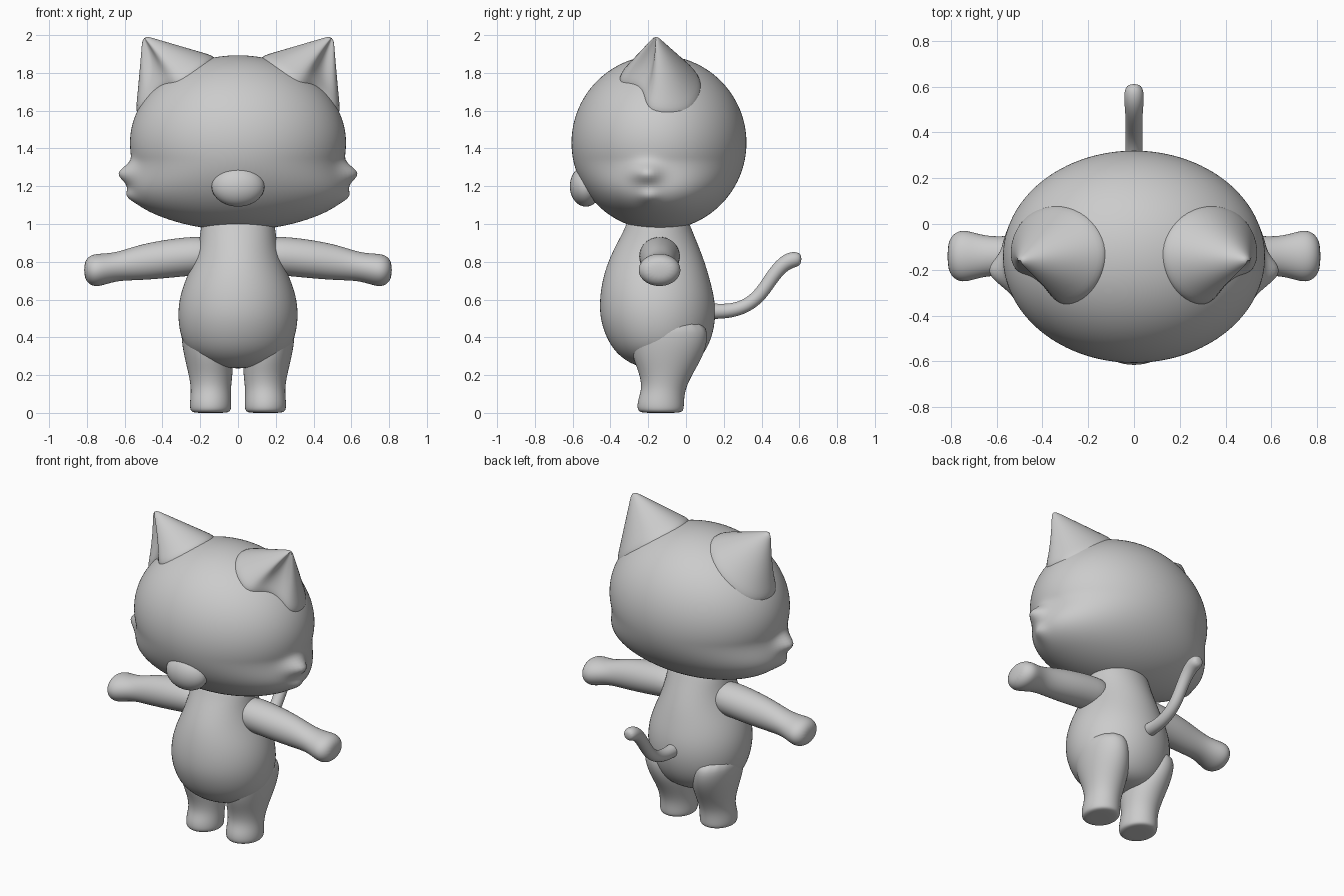
import bpy, bmesh, math
from mathutils import Vector

if "Cube" in bpy.data.objects:
    bpy.data.objects.remove(bpy.data.objects["Cube"])

HEAD = Vector((0, -0.143, 1.43))
R = 0.463


def finish(name, bm, mirror=False, levels=2):
    bmesh.ops.recalc_face_normals(bm, faces=bm.faces)
    me = bpy.data.meshes.new(name)
    bm.to_mesh(me)
    bm.free()
    for p in me.polygons:
        p.use_smooth = True
    ob = bpy.data.objects.new(name, me)
    bpy.context.collection.objects.link(ob)
    if mirror:
        ob.modifiers.new("Mirror", 'MIRROR').use_mirror_merge = False
    if levels:
        sub = ob.modifiers.new("Subdivision", 'SUBSURF')
        sub.levels = sub.render_levels = levels
    return ob


def loft(name, rings, mirror=False):
    """Skin a list of point rings and cap both ends."""
    bm = bmesh.new()
    vs = [[bm.verts.new(p) for p in ring] for ring in rings]
    n = len(vs[0])
    for a, b in zip(vs, vs[1:]):
        for i in range(n):
            j = (i + 1) % n
            bm.faces.new((a[i], a[j], b[j], b[i]))
    bm.faces.new(vs[0])
    bm.faces.new(vs[-1])
    return finish(name, bm, mirror)


def ellipse(c, u, v, n=16):
    c, u, v = Vector(c), Vector(u), Vector(v)
    angles = [2 * math.pi * i / n for i in range(n)]
    return [c + u * math.cos(a) + v * math.sin(a) for a in angles]


def flat_ring(z, cx, rx, y0, y1):
    return ellipse((cx, (y0 + y1) / 2, z), (rx, 0, 0), (0, (y1 - y0) / 2, 0))


# Head: sphere widened toward the jaw, with two pointed tufts per cheek
def jaw(z):
    t = min(1, max(0, (1.35 - z) / 0.3))
    return 1.235 + 0.41 * t * t * (3 - 2 * t)


bm = bmesh.new()
bmesh.ops.create_uvsphere(bm, u_segments=128, v_segments=96, radius=R)
for v in bm.verts:
    v.co += HEAD
    x, y, z = v.co
    side = 1 if x > 0 else -1
    x *= jaw(z)
    if abs(x) > 0.3:
        for ty, tz, h, s in ((-0.21, 1.27, 0.07, 0.042), (-0.2, 1.145, 0.028, 0.03)):
            d = ((y - ty) / (s * 1.4)) ** 2 + ((z - tz) / s) ** 2
            x += side * h * math.exp(-d / 1.6)
    v.co.x = x
finish("head", bm, levels=0)

# Muzzle
bm = bmesh.new()
bmesh.ops.create_uvsphere(bm, u_segments=32, v_segments=24, radius=1)
for v in bm.verts:
    v.co = (v.co.x * 0.14, v.co.y * 0.085 - 0.53, v.co.z * 0.108 + 1.2)
finish("muzzle", bm, levels=0)

# Ears: rounded inner side, hollow outer front, leaning out to the tip
outline = [(0.32, -0.38), (0.39, -0.28), (0.46, -0.23), (0.53, -0.22), (0.555, -0.11),
           (0.51, 0.02), (0.42, 0.09), (0.3, 0.11), (0.18, 0.06), (0.1, -0.05),
           (0.09, -0.17), (0.14, -0.29), (0.22, -0.36)]
base = []
for x, y in outline:
    h = R * R - (x / 1.235) ** 2 - (y - HEAD.y) ** 2
    base.append(Vector((x, y, HEAD.z + math.sqrt(max(h, 0.02)))))
tip = Vector((0.505, -0.16, 2.0))
inside = Vector((0.3, -0.14, 1.5))
rings = [[p.lerp(inside, 0.25) for p in base]]
for t in (0, 0.2, 0.42, 0.65, 0.85, 0.95):
    ring = [p.lerp(tip, t) for p in base]
    # deepen the hollow on the outer front edge
    for i, d in ((1, 0.025), (2, 0.035), (3, 0.012)):
        ring[i] += Vector((-0.7, 0.7, 0)) * d * math.sin(math.pi * t)
    rings.append(ring)
loft("ear", rings, mirror=True)

# Body
loft("body", [flat_ring(*k) for k in (
    (1.06, 0, 0.18, -0.30, 0.00), (0.98, 0, 0.203, -0.325, 0.03),
    (0.90, 0, 0.21, -0.37, 0.065), (0.80, 0, 0.24, -0.42, 0.105),
    (0.70, 0, 0.288, -0.45, 0.135), (0.60, 0, 0.32, -0.465, 0.16),
    (0.50, 0, 0.327, -0.463, 0.165), (0.40, 0, 0.31, -0.43, 0.145),
    (0.32, 0, 0.27, -0.38, 0.105), (0.26, 0, 0.19, -0.30, 0.05),
    (0.235, 0, 0.09, -0.21, -0.03))])

# Legs with feet
loft("leg", [flat_ring(*k) for k in (
    (0.50, 0.18, 0.12, -0.30, 0.10), (0.40, 0.175, 0.13, -0.30, 0.125),
    (0.30, 0.155, 0.133, -0.29, 0.095), (0.21, 0.145, 0.12, -0.25, 0.04),
    (0.13, 0.143, 0.107, -0.235, 0.0), (0.07, 0.145, 0.111, -0.258, -0.008),
    (0.02, 0.145, 0.113, -0.262, -0.008), (0.002, 0.145, 0.10, -0.245, -0.02),
    (0.0, 0.145, 0.06, -0.20, -0.07))], mirror=True)

# Arms with rounded hands: x, centre z, half height, half depth
loft("arm", [ellipse((x, -0.14, z), (0, ry, 0), (0, 0, rz)) for x, z, rz, ry in (
    (0.12, 0.835, 0.10, 0.11), (0.25, 0.83, 0.106, 0.112), (0.4, 0.813, 0.104, 0.105),
    (0.53, 0.795, 0.095, 0.09), (0.63, 0.777, 0.078, 0.086), (0.70, 0.762, 0.083, 0.105),
    (0.75, 0.755, 0.09, 0.118), (0.79, 0.755, 0.077, 0.1), (0.815, 0.757, 0.04, 0.055))],
    mirror=True)

# Tail: tube swept along a curl in the yz plane
path = [(0.08, 0.54, 0.045), (0.16, 0.537, 0.042), (0.24, 0.54, 0.039), (0.32, 0.565, 0.038),
        (0.39, 0.62, 0.038), (0.44, 0.695, 0.038), (0.49, 0.765, 0.04),
        (0.54, 0.805, 0.045), (0.585, 0.815, 0.044), (0.612, 0.812, 0.026)]
rings = []
for i, (y, z, r) in enumerate(path):
    a, b = path[max(i - 1, 0)], path[min(i + 1, len(path) - 1)]
    t = Vector((0, b[0] - a[0], b[1] - a[1])).normalized()
    rings.append(ellipse((0, y, z), (r, 0, 0), t.cross(Vector((1, 0, 0))) * r, 12))
loft("tail", rings)
